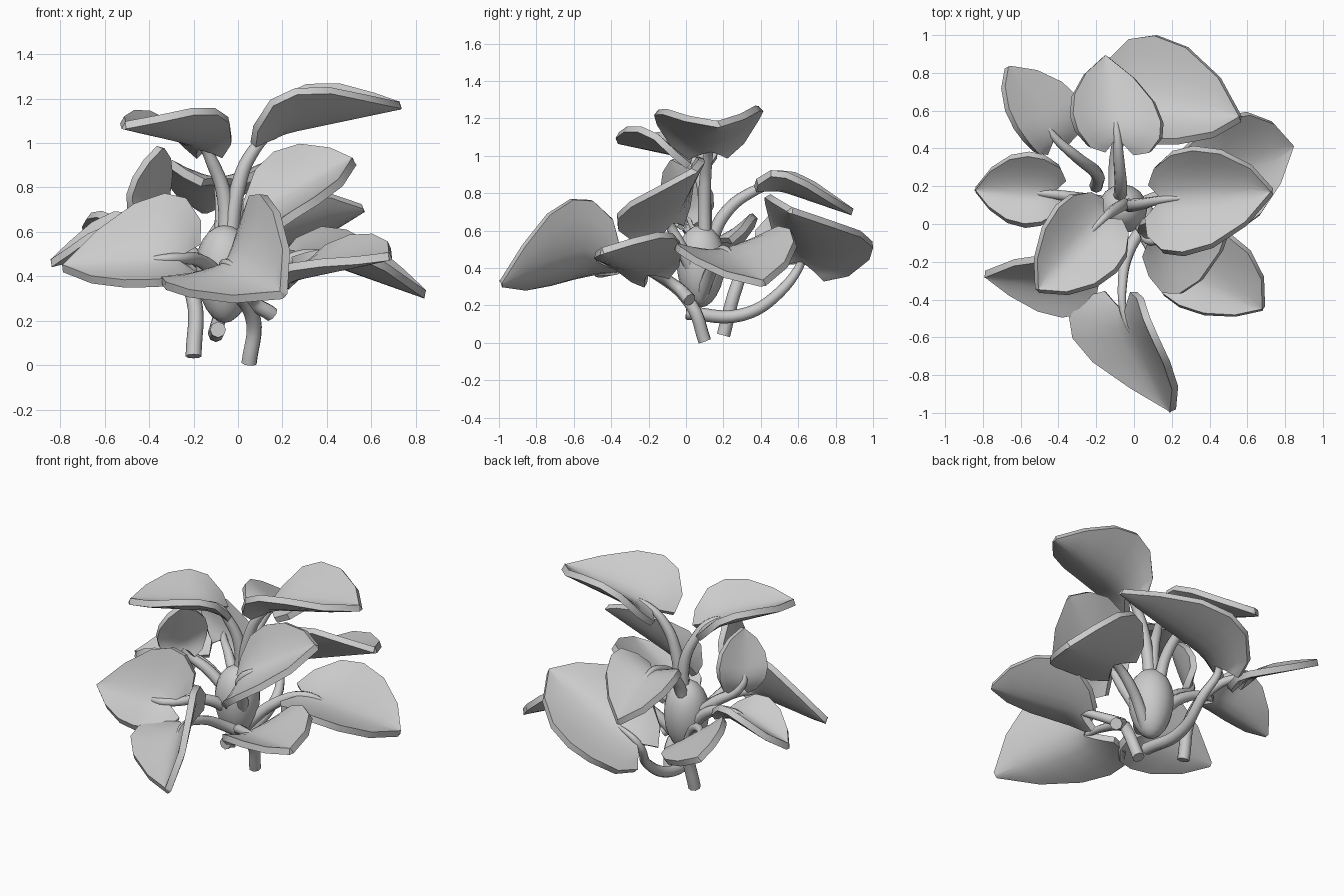
import bpy, bmesh
from math import radians
from mathutils import Vector

cube = bpy.data.objects.get("Cube")
if cube:
    bpy.data.objects.remove(cube, do_unlink=True)

# Half outline of a heart-shaped blade: (midrib position, edge position, edge spread)
OUTLINE = [(0, -.05, .1), (.03, -.18, .34), (.08, -.14, .67), (.18, .02, .93),
           (.3, .22, 1), (.5, .48, .89), (.75, .77, .54), (1, 1, .03)]
WIDEST = .2
STEPS = (.25, .5, .75, 1)


def smooth(obj):
    bpy.ops.object.select_all(action='DESELECT')
    obj.select_set(True)
    bpy.context.view_layer.objects.active = obj
    bpy.ops.object.shade_smooth_by_angle(angle=radians(40))


def add_blade(name, base, tip, left, right):
    """Cupped blade through its left and right edge points, with drooping lobes."""
    base, tip, left, right = map(Vector, (base, tip, left, right))
    axis = tip - base
    normal = axis.cross(left - right).normalized()
    bm = bmesh.new()

    def vert(along, spread, width):
        lift = spread.dot(normal)
        flat = spread - normal * lift
        droop = .6 * max(0, .15 - along) ** 2
        return bm.verts.new(base + axis * along + flat * width
                            + normal * (lift * width ** 1.6 - droop))

    rib = [vert(m, axis, 0) for m, _, _ in OUTLINE]
    for side in (left, right):
        spread = side - (base + axis * WIDEST)
        columns = [rib]
        for f in STEPS:
            columns.append([vert(m + (e - m) * f, spread, w * f) for m, e, w in OUTLINE])
        for a, b in zip(columns, columns[1:]):
            for i in range(len(rib) - 1):
                bm.faces.new((a[i], a[i + 1], b[i + 1], b[i]))
    bmesh.ops.recalc_face_normals(bm, faces=bm.faces)
    mesh = bpy.data.meshes.new(name)
    bm.to_mesh(mesh)
    bm.free()
    obj = bpy.data.objects.new(name, mesh)
    bpy.context.collection.objects.link(obj)
    mod = obj.modifiers.new("thickness", 'SOLIDIFY')
    mod.thickness = .038
    mod.offset = 0
    # Apply the thickness first so that the rim edges stay sharp
    bpy.context.view_layer.objects.active = obj
    bpy.ops.object.modifier_apply(modifier=mod.name)
    smooth(obj)


def add_stem(name, points):
    """Round stem that thins out along the midrib of its blade."""
    curve = bpy.data.curves.new(name, 'CURVE')
    curve.dimensions = '3D'
    curve.bevel_depth = .036
    curve.bevel_resolution = 2
    curve.resolution_u = 6
    curve.use_fill_caps = True
    spline = curve.splines.new('BEZIER')
    spline.bezier_points.add(len(points) - 1)
    for i, (bp, co) in enumerate(zip(spline.bezier_points, points)):
        bp.co = co
        bp.handle_left_type = bp.handle_right_type = 'AUTO'
        bp.radius = 1 - .75 * (i / (len(points) - 1)) ** 2
    obj = bpy.data.objects.new(name, curve)
    bpy.context.collection.objects.link(obj)


def add_leaf(name, base, tip, left, right, stem):
    add_blade(name + "_leaf", base, tip, left, right)
    end = Vector(base).lerp(Vector(tip), .3)
    add_stem(name + "_stem", stem + [base, end])


# Bulb, narrowing towards the bottom
bpy.ops.mesh.primitive_uv_sphere_add(segments=16, ring_count=12, radius=1, location=(-.06, .08, .41))
bulb = bpy.context.object
bulb.name = "bulb"
for v in bulb.data.vertices:
    taper = .13 + .015 * v.co.z
    v.co = (v.co.x * taper, v.co.y * taper, v.co.z * .22)
smooth(bulb)

# Upper leaves
add_leaf("top_left", (.16, .13, 1.05), (.73, .17, 1.17), (.3, .4, 1.25), (.25, -.16, 1.23),
         [(-.04, .1, .5), (0, .1, .8), (.06, .11, .95)])
add_leaf("top_right", (-.17, .02, 1), (-.51, -.35, 1.08), (-.09, -.24, 1.14), (-.4, .1, 1.13),
         [(-.06, .1, .5), (-.06, .1, .75), (-.11, .07, .9)])
add_leaf("rear_upper", (-.09, .48, .84), (-.15, .89, .7), (-.33, .57, .9), (.15, .53, .9),
         [(-.08, .12, .5), (-.07, .2, .68), (-.08, .34, .8)])
add_leaf("front_left_upper", (.09, -.09, .66), (.52, .04, .92), (.15, .05, .95), (.24, -.37, .67),
         [(0, .05, .35), (.05, -.03, .52)])
add_leaf("right_upper", (-.41, .02, .68), (-.35, -.07, .98), (-.32, .14, .79), (-.49, -.11, .76),
         [(-.08, .1, .38), (-.25, .08, .54)])

# Lower leaves
add_leaf("rear_left", (-.1, .63, .46), (.56, .56, .71), (.1, 1, .52), (.04, .44, .75),
         [(-.09, 0, .16), (-.1, .3, .15), (-.08, .5, .27)])
add_leaf("rear_right", (-.43, .47, .56), (-.67, .83, .58), (-.62, .5, .68), (-.3, .66, .44),
         [(-.2, .2, .04), (-.2, .27, .3), (-.31, .36, .5)])
add_leaf("left", (.33, .2, .5), (.84, .41, .32), (.47, .56, .6), (.54, -.04, .5),
         [(-.02, .08, .25), (.15, .15, .42)])
add_leaf("right", (-.45, .16, .56), (-.84, .18, .46), (-.57, -.01, .62), (-.55, .37, .68),
         [(-.07, .1, .3), (-.25, .13, .5)])
add_leaf("front_left", (.21, -.21, .39), (.68, -.45, .49), (.5, -.06, .57), (.23, -.43, .44),
         [(.15, .02, .23), (.06, -.05, .3)])
add_leaf("front_right", (-.3, -.3, .48), (-.79, -.27, .44), (-.37, -.49, .37), (-.32, -.18, .77),
         [(-.06, .05, .35), (-.15, -.1, .46)])
add_leaf("front", (-.05, -.49, .46), (.2, -.99, .32), (.11, -.6, .77), (-.33, -.59, .36),
         [(.05, .1, .01), (.07, .03, .2), (-.03, -.15, .36), (-.06, -.3, .43)])
